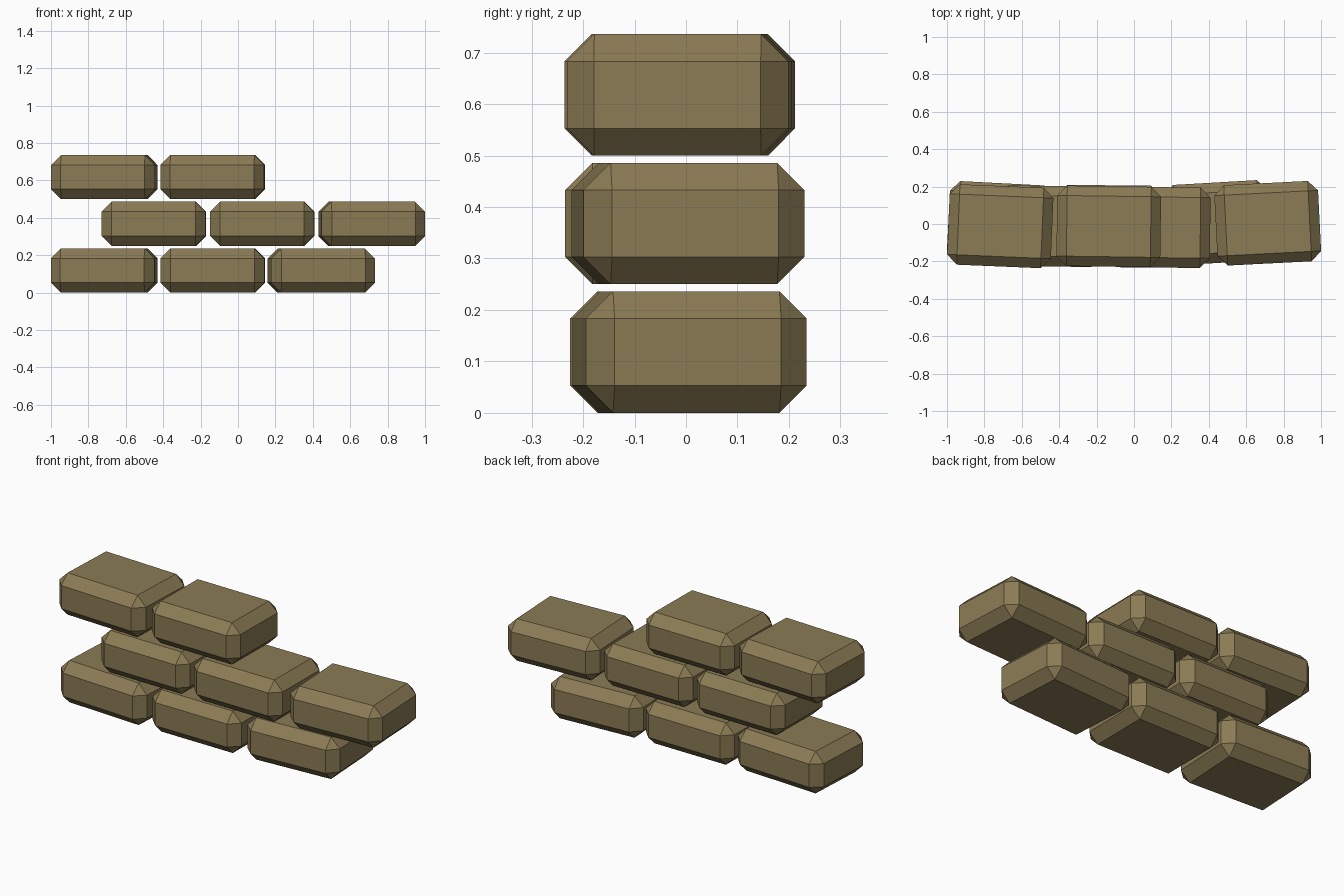
import bpy
import bmesh
from math import radians
from mathutils import Matrix

cube = bpy.data.objects.get("Cube")
if cube:
    bpy.data.objects.remove(cube, do_unlink=True)

# One flat brown for every brick
COLOUR = (0.26, 0.20, 0.09, 1.0)
brown = bpy.data.materials.new("brown_stone")
brown.use_nodes = True
brown.diffuse_color = COLOUR
brown.node_tree.nodes["Principled BSDF"].inputs["Base Color"].default_value = COLOUR

LENGTH, DEPTH, HEIGHT = 0.555, 0.43, 0.236
CHAMFER = 0.053
ROW_STEP = 0.25


def add_brick(name, x, y, row, turn):
    """A box with chamfered edges, turned slightly about the vertical."""
    bm = bmesh.new()
    bmesh.ops.create_cube(bm, size=1, matrix=Matrix.Diagonal((LENGTH, DEPTH, HEIGHT, 1)))
    bmesh.ops.bevel(bm, geom=bm.edges[:], offset=CHAMFER, offset_type='OFFSET',
                    segments=1, profile=0.5, affect='EDGES')
    mesh = bpy.data.meshes.new(name)
    bm.to_mesh(mesh)
    bm.free()
    mesh.materials.append(brown)
    brick = bpy.data.objects.new(name, mesh)
    brick.location = (x, y, row * ROW_STEP + HEIGHT / 2)
    brick.rotation_euler.z = radians(turn)
    bpy.context.collection.objects.link(brick)


# Each row, bottom to top: (x, y, turn in degrees)
rows = {
    "bottom": [(-0.715, 0.003, -3.0), (-0.135, -0.008, -0.5), (0.445, 0.007, 3.3)],
    "middle": [(-0.45, -0.012, -0.8), (0.13, -0.018, -0.5), (0.715, 0.004, 2.9)],
    "top": [(-0.715, -0.012, -2.4), (-0.135, -0.013, -0.8)],
}
for row, (label, bricks) in enumerate(rows.items()):
    for i, (x, y, turn) in enumerate(bricks):
        add_brick(f"{label}_brick_{i + 1}", x, y, row, turn)
